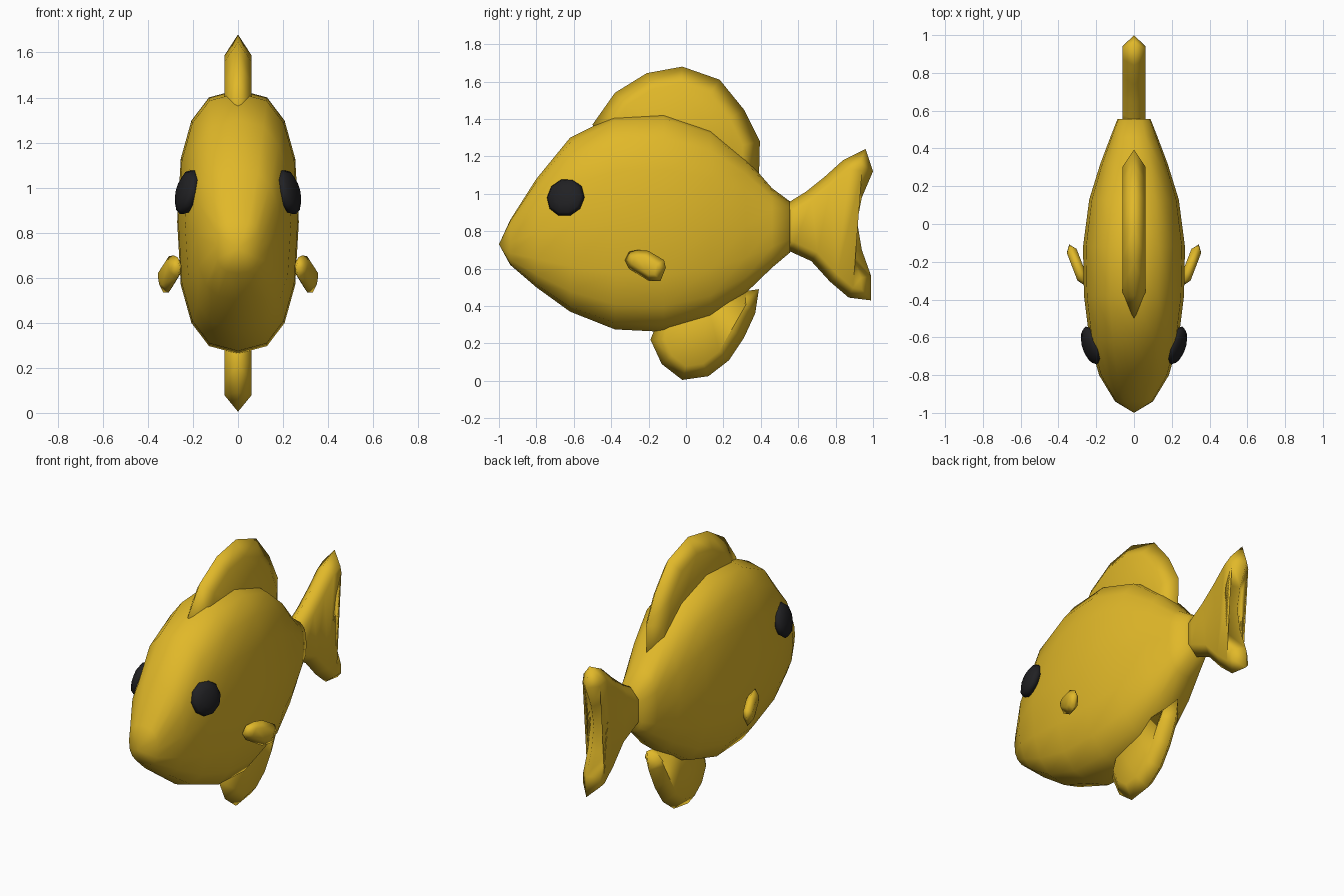
import bpy
import bmesh
import math
from mathutils import Matrix, Vector

cube = bpy.data.objects.get("Cube")
if cube:
    bpy.data.objects.remove(cube)


def make_material(name, colour):
    mat = bpy.data.materials.new(name)
    mat.use_nodes = True
    mat.diffuse_color = colour
    mat.node_tree.nodes["Principled BSDF"].inputs["Base Color"].default_value = colour
    return mat


gold = make_material("golden yellow", (0.75, 0.48, 0.022, 1))
black = make_material("eye black", (0.015, 0.015, 0.017, 1))


def finish(bm, name, mat):
    bmesh.ops.recalc_face_normals(bm, faces=bm.faces)
    for face in bm.faces:
        face.smooth = True
    mesh = bpy.data.meshes.new(name)
    bm.to_mesh(mesh)
    bm.free()
    mesh.materials.append(mat)
    obj = bpy.data.objects.new(name, mesh)
    bpy.context.collection.objects.link(obj)
    return obj


def inset_outline(points, amount):
    """Move each corner of a counter-clockwise outline inwards."""
    pts = [Vector(p) for p in points]
    result = []
    for i, p in enumerate(pts):
        a = (p - pts[i - 1]).normalized()
        b = (pts[(i + 1) % len(pts)] - p).normalized()
        n = Vector((-a.y - b.y, a.x + b.x)).normalized()
        cosine = max(0.7, n.dot(Vector((-a.y, a.x))))
        result.append(p + n * amount / cosine)
    return result


def make_fin(name, points, half, inset, transform=Matrix()):
    """Pillow-shaped fin: thin rim on the centre plane, thick middle."""
    bm = bmesh.new()
    rim = [bm.verts.new((0, y, z)) for y, z in points]
    inner = inset_outline(points, inset)
    for x in (-half, half):
        loop = [bm.verts.new((x, p.x, p.y)) for p in inner]
        for i in range(len(rim)):
            bm.faces.new((rim[i - 1], rim[i], loop[i], loop[i - 1]))
        cap = bm.faces.new(loop)
        bmesh.ops.triangulate(bm, faces=[cap])
    bm.transform(transform)
    return finish(bm, name, gold)


# Body: rounded-box rings along y (y, top, bottom, half width)
stations = [(-0.94, 0.86, 0.62, 0.10), (-0.80, 1.08, 0.50, 0.185),
            (-0.62, 1.30, 0.37, 0.235), (-0.38, 1.42, 0.275, 0.265),
            (-0.12, 1.435, 0.262, 0.27), (0.13, 1.35, 0.335, 0.237),
            (0.32, 1.19, 0.47, 0.178), (0.46, 1.03, 0.605, 0.125),
            (0.555, 0.96, 0.685, 0.088)]
SIDES = 16


def soft(v):
    return math.copysign(abs(v) ** 0.77, v)


bm = bmesh.new()
rings = []
for y, top, bottom, width in stations:
    mid, half = (top + bottom) / 2, (top - bottom) / 2
    rings.append([bm.verts.new((width * soft(math.cos(a)), y, mid + half * soft(math.sin(a))))
                  for a in (math.tau * k / SIDES for k in range(SIDES))])
for r0, r1 in zip(rings, rings[1:]):
    for k in range(SIDES):
        bm.faces.new((r0[k - 1], r0[k], r1[k], r1[k - 1]))
for ring, tip in ((rings[0], (0, -1, 0.73)), (rings[-1], (0, 0.56, 0.82))):
    pole = bm.verts.new(tip)
    for k in range(SIDES):
        bm.faces.new((ring[k - 1], ring[k], pole))
finish(bm, "body", gold)

# Dorsal, ventral and tail fins
make_fin("dorsal_fin", [(-0.4, 1.2), (0.3, 0.98), (0.39, 1.08), (0.395, 1.28), (0.31, 1.45),
                        (0.18, 1.61), (-0.02, 1.68), (-0.21, 1.645), (-0.38, 1.54),
                        (-0.5, 1.37)], 0.06, 0.09)
make_fin("ventral_fin", [(-0.19, 0.22), (-0.13, 0.09), (-0.02, 0.005), (0.12, 0.025),
                         (0.23, 0.11), (0.31, 0.23), (0.37, 0.36), (0.39, 0.49),
                         (0.32, 0.48), (0.1, 0.5), (-0.12, 0.4)], 0.06, 0.07)
make_fin("tail_fin", [(0.5, 0.72), (0.56, 0.69), (0.67, 0.64), (0.77, 0.53), (0.87, 0.445),
                      (0.99, 0.43), (0.99, 0.56), (0.94, 0.70), (0.915, 0.85), (0.94, 0.98),
                      (1.0, 1.12), (0.96, 1.24), (0.84, 1.18), (0.74, 1.09), (0.64, 1.01),
                      (0.55, 0.955), (0.5, 0.92)], 0.06, 0.055)

# Paired side fins and eyes
side_outline = [(-0.09, -0.015), (0.02, -0.08), (0.09, -0.08), (0.12, -0.01), (0.11, 0.03),
                (0.02, 0.08), (-0.04, 0.085), (-0.09, 0.075), (-0.115, 0.03)]
for side, label in ((1, "left"), (-1, "right")):
    place = Matrix.Translation((side * 0.3, -0.22, 0.615))
    make_fin(label + "_pectoral_fin", side_outline, 0.028, 0.035,
             place @ Matrix.Rotation(-side * math.radians(21), 4, "Z"))

    bm = bmesh.new()
    bmesh.ops.create_uvsphere(bm, u_segments=10, v_segments=6, radius=1)
    bm.transform(Matrix.Translation((side * 0.226, -0.643, 0.98))
                 @ Matrix.Rotation(-side * math.radians(17), 4, "Z")
                 @ Matrix.Rotation(side * math.radians(76), 4, "Y")
                 @ Matrix.Diagonal((0.105, 0.105, 0.043, 1)))
    finish(bm, label + "_eye", black)
